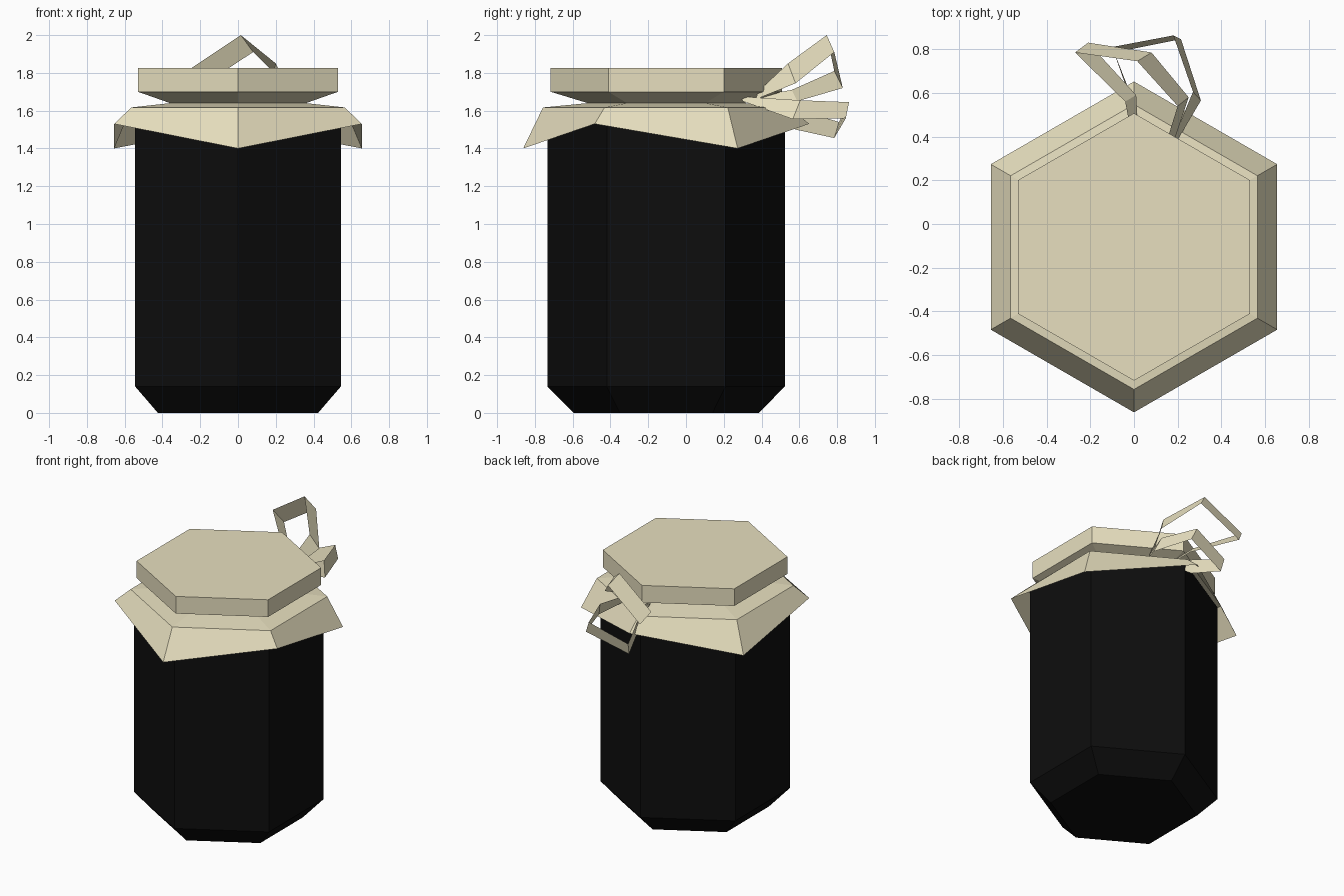
import bpy, math

if "Cube" in bpy.data.objects:
    bpy.data.objects.remove(bpy.data.objects["Cube"])

CY = -0.105  # jar axis sits slightly forward of the bow


def material(name, rgb):
    m = bpy.data.materials.new(name)
    m.diffuse_color = (*rgb, 1)
    m.use_nodes = True
    m.node_tree.nodes["Principled BSDF"].inputs["Base Color"].default_value = m.diffuse_color
    return m


cream = material("cream_cloth", (0.80, 0.74, 0.52))
black = material("dark_glass", (0.004, 0.004, 0.004))


def mesh(name, verts, faces, mat):
    me = bpy.data.meshes.new(name)
    me.from_pydata(verts, [], faces)
    me.materials.append(mat)
    ob = bpy.data.objects.new(name, me)
    bpy.context.collection.objects.link(ob)
    return ob


def hex_lathe(name, rings, mat, bottom=True, top=True):
    """Stack hexagon rings (radius, z on even corners, z on odd corners)."""
    verts = []
    for r, za, zb in rings:
        for i in range(6):
            a = math.radians(-90 + 60 * i)
            verts.append((r * math.cos(a), CY + r * math.sin(a), zb if i % 2 else za))
    faces = [(k * 6 + i, k * 6 + (i + 1) % 6, k * 6 + 6 + (i + 1) % 6, k * 6 + 6 + i)
             for k in range(len(rings) - 1) for i in range(6)]
    if bottom:
        faces.append(tuple(range(5, -1, -1)))
    if top:
        n = len(rings) * 6
        faces.append(tuple(range(n - 6, n)))
    return mesh(name, verts, faces, mat)


def ribbon(name, pairs, mat):
    """Flat band through successive (upper, lower) edge pairs."""
    verts = [p for pair in pairs for p in pair]
    faces = [(2 * i, 2 * i + 1, 2 * i + 3, 2 * i + 2) for i in range(len(pairs) - 1)]
    return mesh(name, verts, faces, mat)


# Jar body with chamfered base
hex_lathe("jar_body", [(0.49, 0, 0), (0.629, 0.14, 0.14), (0.629, 1.6, 1.6)], black)

# Cloth skirt with alternating long and short corners, open underneath
hex_lathe("cloth_skirt", [(0.757, 1.40, 1.53), (0.652, 1.617, 1.617), (0.415, 1.64, 1.64)],
          cream, bottom=False, top=False)

# Cloth-covered lid, pinched at the neck
hex_lathe("cloth_lid", [(0.415, 1.64, 1.64), (0.612, 1.70, 1.70), (0.612, 1.825, 1.825)],
          cream, bottom=False)

# Upper bow loop
ribbon("bow_loop_upper", [
    ((0.15, 0.38, 1.70), (0.18, 0.37, 1.66)),
    ((0.20, 0.54, 1.85), (0.25, 0.58, 1.745)),
    ((0.015, 0.745, 2.0), (0.08, 0.785, 1.91)),
    ((-0.27, 0.785, 1.81), (-0.21, 0.83, 1.72)),
    ((-0.04, 0.56, 1.71), (0.01, 0.59, 1.65)),
    ((-0.01, 0.40, 1.68), (0.02, 0.38, 1.64))], cream)

# Lower bow loop
ribbon("bow_loop_lower", [
    ((0.14, 0.29, 1.675), (0.15, 0.30, 1.65)),
    ((0.27, 0.605, 1.655), (0.306, 0.565, 1.555)),
    ((0.18, 0.863, 1.645), (0.215, 0.846, 1.56)),
    ((-0.10, 0.81, 1.54), (-0.09, 0.785, 1.455)),
    ((-0.03, 0.61, 1.60), (-0.01, 0.58, 1.50)),
    ((0.0, 0.40, 1.67), (0.02, 0.38, 1.64))], cream)
